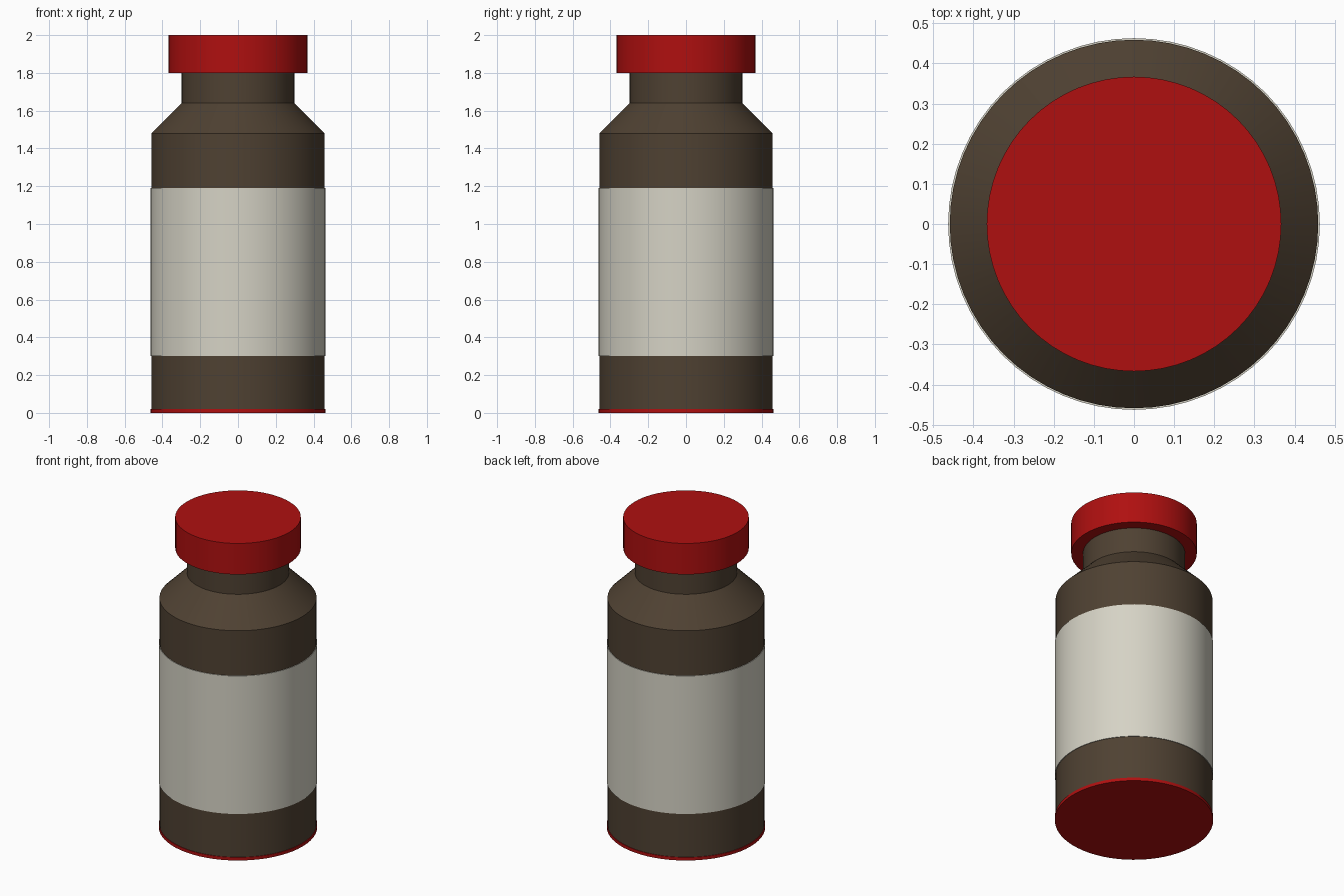
import bpy
import bmesh
from math import cos, sin, tau, radians

SIDES = 64

cube = bpy.data.objects.get("Cube")
if cube:
    bpy.data.objects.remove(cube, do_unlink=True)


def material(name, rgb):
    mat = bpy.data.materials.new(name)
    mat.use_nodes = True
    colour = (*rgb, 1.0)
    mat.diffuse_color = colour
    mat.node_tree.nodes["Principled BSDF"].inputs["Base Color"].default_value = colour
    return mat


def lathe(name, profile, mat, capped=True, closed=False):
    """Turn a (radius, height) outline, listed bottom to top, around z."""
    bm = bmesh.new()
    rings = [[bm.verts.new((r * cos(tau * i / SIDES), r * sin(tau * i / SIDES), z))
              for i in range(SIDES)] for r, z in profile]
    pairs = list(zip(rings, rings[1:]))
    if closed:
        pairs.append((rings[-1], rings[0]))
    for low, high in pairs:
        for i in range(SIDES):
            j = (i + 1) % SIDES
            bm.faces.new((low[i], low[j], high[j], high[i]))
    if capped:
        bm.faces.new(rings[0][::-1])
        bm.faces.new(rings[-1])
    bmesh.ops.recalc_face_normals(bm, faces=bm.faces)
    mesh = bpy.data.meshes.new(name)
    bm.to_mesh(mesh)
    bm.free()
    mesh.materials.append(mat)
    obj = bpy.data.objects.new(name, mesh)
    bpy.context.collection.objects.link(obj)
    bpy.ops.object.select_all(action='DESELECT')
    obj.select_set(True)
    bpy.context.view_layer.objects.active = obj
    bpy.ops.object.shade_smooth_by_angle(angle=radians(30))
    return obj


brown = material("dark brown glass", (0.078, 0.053, 0.032))
red = material("red plastic", (0.43, 0.005, 0.005))
cream = material("cream paper", (0.67, 0.65, 0.56))

# Bottle with sloped shoulder and straight neck
lathe("bottle_body", [(0.459, 0.01), (0.459, 1.48), (0.298, 1.64), (0.298, 1.85)], brown)

# Thin paper band wrapped around the body
lathe("label", [(0.463, 0.30), (0.463, 1.19), (0.457, 1.19), (0.457, 0.30)], cream,
      capped=False, closed=True)

# Overhanging lid and thin base disc
lathe("cap", [(0.367, 1.80), (0.367, 2.0)], red)
lathe("base_disc", [(0.463, 0.0), (0.463, 0.02)], red)
